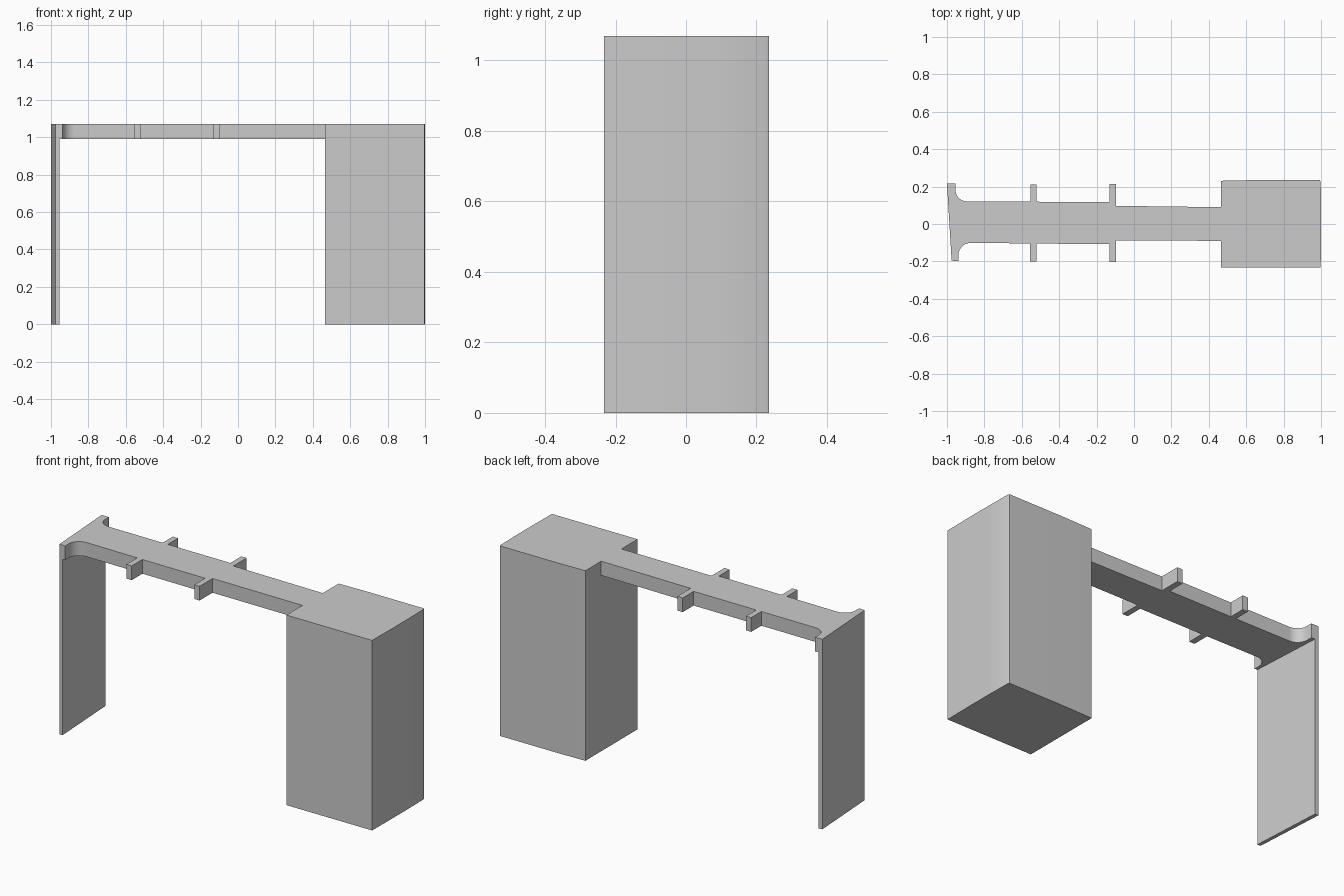
import bpy, bmesh
from math import cos, sin, radians

if "Cube" in bpy.data.objects:
    bpy.data.objects.remove(bpy.data.objects["Cube"])

TOP, UNDER = 1.07, 0.99


def extrude(name, outline, z0, z1):
    """Make a prism from a plan outline."""
    bm = bmesh.new()
    face = bm.faces.new([bm.verts.new((x, y, z0)) for x, y in outline])
    res = bmesh.ops.extrude_face_region(bm, geom=[face])
    for v in res["geom"]:
        if isinstance(v, bmesh.types.BMVert):
            v.co.z = z1
    bmesh.ops.recalc_face_normals(bm, faces=bm.faces)
    mesh = bpy.data.meshes.new(name)
    bm.to_mesh(mesh)
    bm.free()
    ob = bpy.data.objects.new(name, mesh)
    bpy.context.collection.objects.link(ob)
    bpy.ops.object.select_all(action="DESELECT")
    ob.select_set(True)
    bpy.context.view_layer.objects.active = ob
    bpy.ops.object.shade_smooth_by_angle(angle=radians(30))
    return ob


def arc(cx, cy, r, a0, a1, n=10):
    angles = [radians(a0 + (a1 - a0) * i / n) for i in range(n + 1)]
    return [(cx + r * cos(a), cy + r * sin(a)) for a in angles]


def tab(x0, x1, y_in0, y_in1, y_out):
    return [(x0, y_in0), (x0, y_out), (x1, y_out), (x1, y_in1)]


# Horizontal deck: flared end, filleted neck and two pairs of side tabs
back = [(-1.0, 0.216), (-0.955, 0.216)]
back += arc(-0.893, 0.183, 0.062, 180, 270)
back += tab(-0.553, -0.52, 0.119, 0.119, 0.21)
back += tab(-0.13, -0.097, 0.118, 0.097, 0.215)
back += [(0.465, 0.09)]
front = [(0.465, -0.09)]
front += tab(-0.097, -0.13, -0.088, -0.107, -0.203)
front += tab(-0.522, -0.555, -0.105, -0.104, -0.2)
front += arc(-0.873, -0.167, 0.066, 90, 180)
front += [(-0.939, -0.198), (-0.975, -0.196)]
extrude("deck", back + front, UNDER, TOP)

# Thin, slightly skewed end wall
extrude("end_wall", [(-1.0, 0.216), (-0.978, 0.216),
                     (-0.955, -0.197), (-0.975, -0.196)], 0, UNDER)

# Tall block with a faintly bowed outer face
extrude("tower_block", [(0.465, -0.233), (0.998, -0.233), (1.0, -0.07),
                        (1.0, 0.08), (0.998, 0.226), (0.994, 0.235),
                        (0.65, 0.235), (0.465, 0.231)], 0, TOP)
